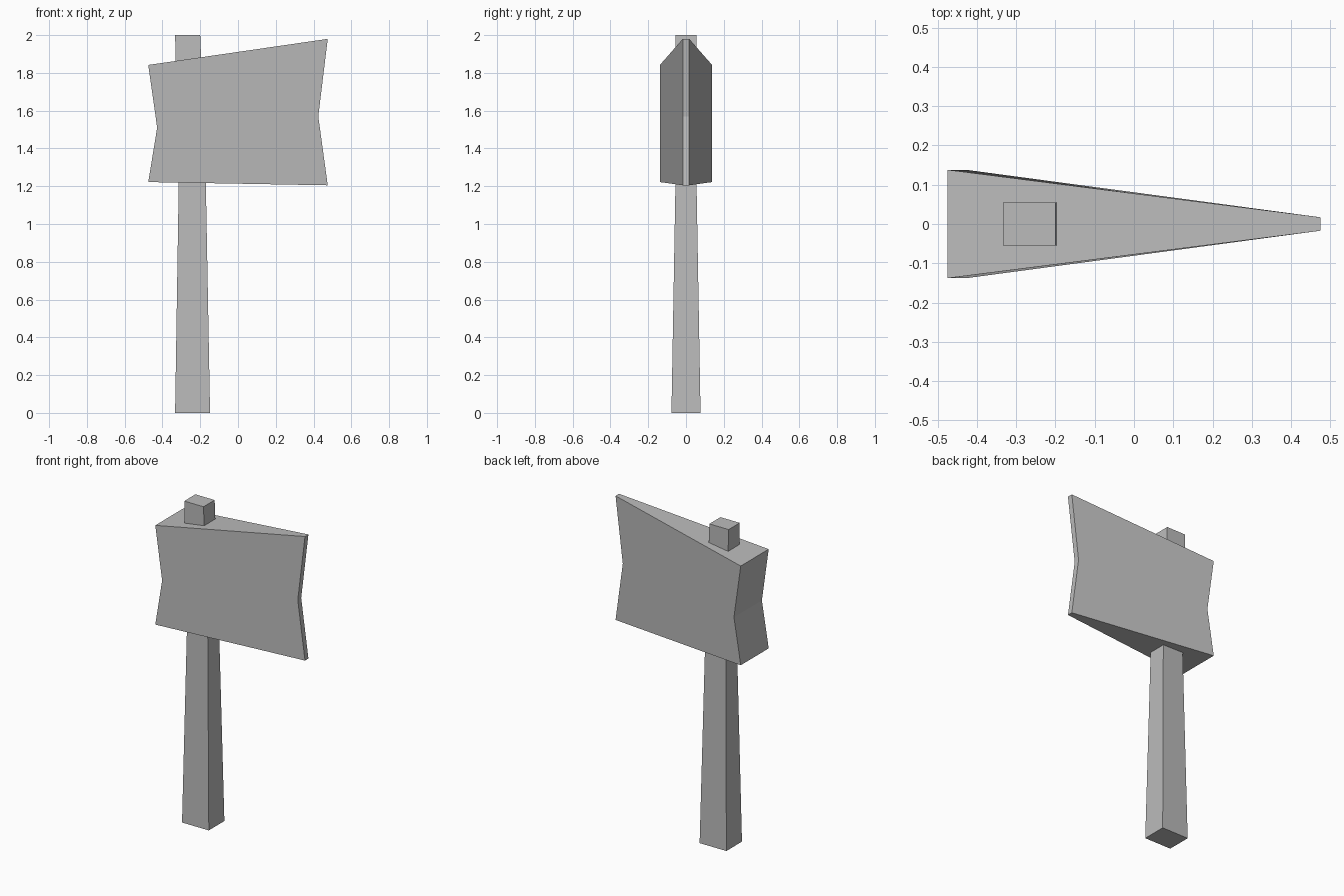
import bpy
import bmesh

if "Cube" in bpy.data.objects:
    bpy.data.objects.remove(bpy.data.objects["Cube"], do_unlink=True)

# One plain grey for the whole tool
grey = bpy.data.materials.new("plain grey")
grey.use_nodes = True
colour = (0.5, 0.5, 0.5, 1)
grey.diffuse_color = colour
grey.node_tree.nodes["Principled BSDF"].inputs["Base Color"].default_value = colour


def loft(name, sections):
    """Skin four-sided sections: (left x, left z, left half depth), (right ...)."""
    bm = bmesh.new()
    rings = []
    for (xa, za, ya), (xb, zb, yb) in sections:
        corners = [(xa, -ya, za), (xb, -yb, zb), (xb, yb, zb), (xa, ya, za)]
        rings.append([bm.verts.new(c) for c in corners])
    for low, high in zip(rings, rings[1:]):
        for i in range(4):
            j = (i + 1) % 4
            bm.faces.new((low[i], low[j], high[j], high[i]))
    bm.faces.new(rings[0][::-1])
    bm.faces.new(rings[-1])
    bmesh.ops.recalc_face_normals(bm, faces=bm.faces)
    mesh = bpy.data.meshes.new(name)
    bm.to_mesh(mesh)
    bm.free()
    mesh.materials.append(grey)
    obj = bpy.data.objects.new(name, mesh)
    bpy.context.collection.objects.link(obj)
    return obj


# Tapered, slightly bent handle that pokes out above the head
loft("handle", [
    ((-0.333, 0, 0.077), (-0.148, 0, 0.077)),
    ((-0.314, 1.2, 0.056), (-0.17, 1.2, 0.056)),
    ((-0.333, 2, 0.055), (-0.2, 2, 0.055)),
])

# Wedge-shaped head, pinched at mid height, thick at the back and thin at the edge
loft("axe_head", [
    ((-0.475, 1.222, 0.138), (0.475, 1.205, 0.017)),
    ((-0.428, 1.51, 0.138), (0.425, 1.57, 0.017)),
    ((-0.475, 1.842, 0.138), (0.475, 1.98, 0.017)),
])
